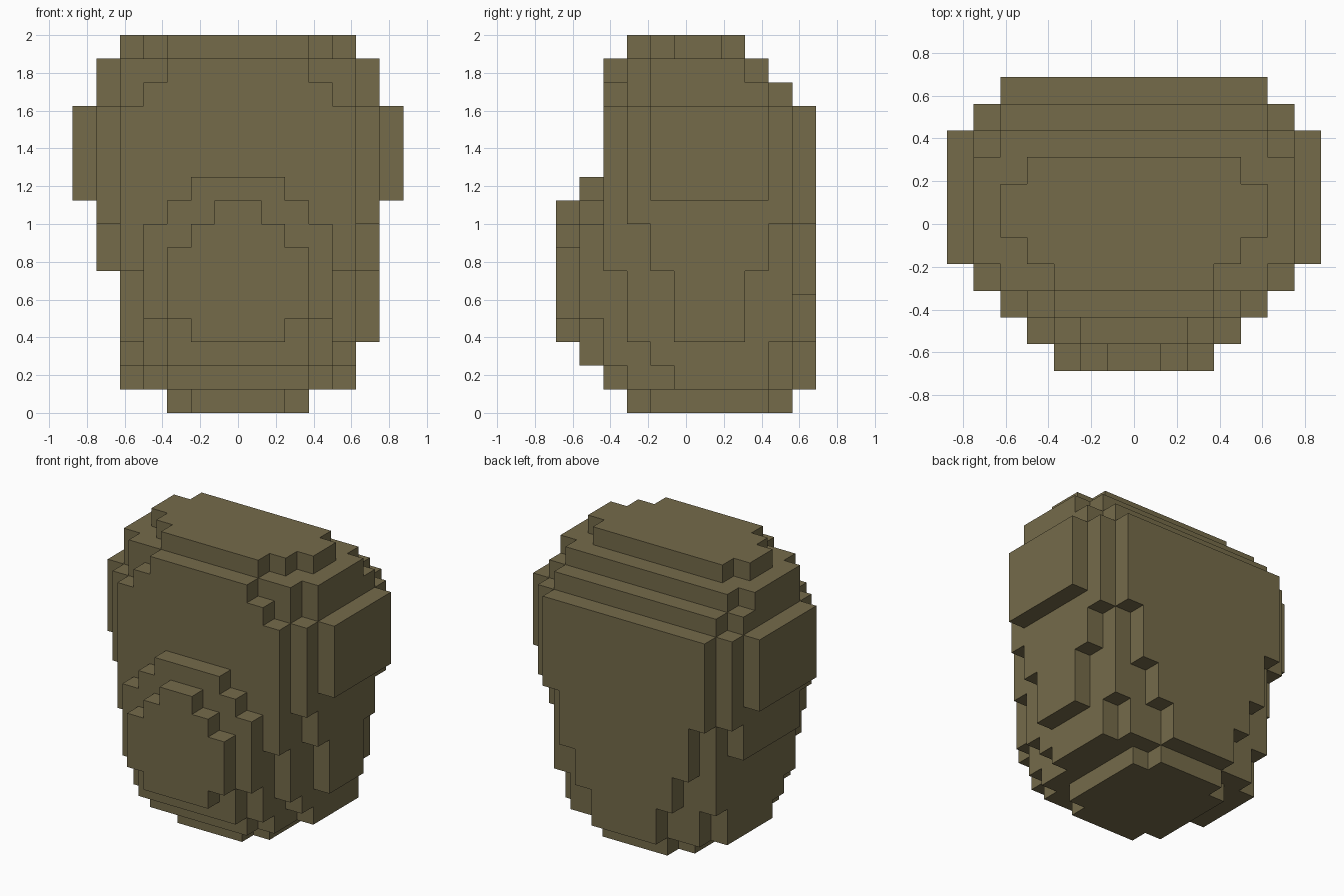
import bpy
import bmesh
from mathutils import Vector

# Remove the default cube
default_cube = bpy.data.objects.get("Cube")
if default_cube:
    bpy.data.objects.remove(default_cube, do_unlink=True)

UNIT = 0.125
HALF_DEPTH = 5.5


def make_material(name, colour):
    material = bpy.data.materials.new(name)
    material.use_nodes = True
    material.diffuse_color = colour
    material.node_tree.nodes["Principled BSDF"].inputs["Base Color"].default_value = colour
    return material


def fill_box(blocks, x_range, y_range, z_range):
    """Add every unit block inside the given ranges."""
    for x in range(*x_range):
        for y in range(*y_range):
            for z in range(*z_range):
                blocks.add((x, y, z))


def fill_slab(blocks, first, last, steps):
    """Fill a mirrored slab from steps of (half width, bottom, top)."""
    for half, bottom, top in steps:
        fill_box(blocks, (-half, half), (first, last), (bottom, top))


def block_position(corner):
    return Vector((corner.x, corner.y - HALF_DEPTH, corner.z)) * UNIT


def build_skin(name, blocks, material):
    """Make one outer skin around the blocks, with flat areas merged."""
    bm = bmesh.new()
    axes = [Vector(row) for row in ((1, 0, 0), (0, 1, 0), (0, 0, 1))]
    for block in blocks:
        centre = Vector(block) + sum(axes, Vector()) / 2
        for i in range(3):
            u, v = axes[(i + 1) % 3], axes[(i + 2) % 3]
            for sign in (-1, 1):
                normal = axes[i] * sign
                neighbour = tuple(round(c) for c in Vector(block) + normal)
                if neighbour in blocks:
                    continue
                middle = centre + normal / 2
                side = u * sign
                corners = [middle + (a * side + b * v) / 2
                           for a, b in ((-1, -1), (1, -1), (1, 1), (-1, 1))]
                bm.faces.new([bm.verts.new(block_position(c)) for c in corners])
    bmesh.ops.remove_doubles(bm, verts=bm.verts[:], dist=UNIT / 100)
    bmesh.ops.dissolve_limit(bm, angle_limit=0.01, verts=bm.verts[:],
                             edges=bm.edges[:], delimit={'NORMAL'})
    mesh = bpy.data.meshes.new(name)
    bm.to_mesh(mesh)
    bm.free()
    mesh.materials.append(material)
    obj = bpy.data.objects.new(name, mesh)
    bpy.context.collection.objects.link(obj)
    return obj


olive_brown = make_material("olive_brown", (0.178, 0.147, 0.0685, 1.0))
blocks = set()

# Snout, two stepped plates
fill_slab(blocks, 0, 1, [(3, 4, 7), (2, 3, 8), (1, 3, 9)])
fill_slab(blocks, 1, 2, [(4, 4, 8), (3, 2, 9), (2, 2, 10)])

# Face
fill_slab(blocks, 2, 3, [(5, 6, 13), (4, 2, 14), (3, 1, 15)])
fill_slab(blocks, 3, 4, [(6, 8, 13), (5, 3, 15), (4, 1, 15), (3, 1, 16), (2, 0, 16)])

# Crown, jaw and neck
fill_slab(blocks, 4, 5, [(6, 6, 15), (5, 2, 15), (4, 1, 16), (3, 0, 16)])
fill_slab(blocks, 5, 7, [(6, 6, 15), (5, 1, 16), (3, 0, 16)])
fill_slab(blocks, 7, 8, [(6, 6, 15), (5, 1, 15), (4, 1, 16), (3, 0, 16)])
fill_slab(blocks, 8, 9, [(6, 6, 14), (5, 1, 15), (3, 0, 15)])

# Back of the head
fill_slab(blocks, 9, 10, [(6, 8, 13), (5, 3, 14), (4, 1, 14), (2, 0, 14)])
fill_slab(blocks, 10, 11, [(5, 8, 13), (4, 5, 13), (3, 3, 13), (2, 1, 13)])

# Side pads
fill_slab(blocks, 4, 9, [(7, 9, 13)])

# Extra cheek piece on the left only
fill_box(blocks, (5, 6), (5, 8), (3, 6))

build_skin("blocky_head", blocks, olive_brown)
